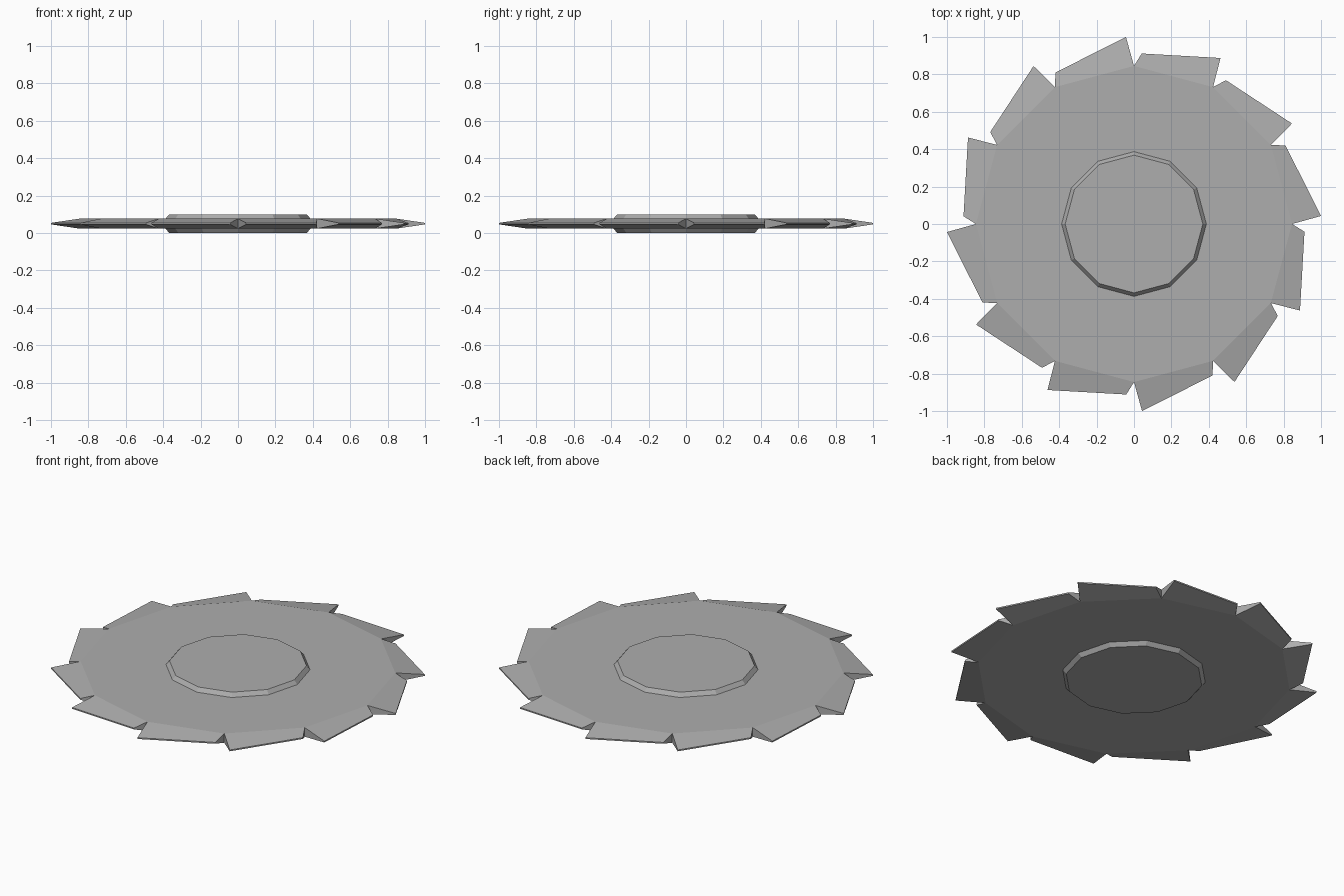
import bpy, bmesh, math
from mathutils import Matrix, Vector

if "Cube" in bpy.data.objects:
    bpy.data.objects.remove(bpy.data.objects["Cube"])

N = 12
STEP = 2 * math.pi / N
MID = 0.05            # mid-plane height
BODY = 0.027          # half thickness of the plate
EDGE = 0.004          # half thickness of the cutting edge
HUB = 0.05            # half thickness of the hub
R_BODY, R_HUB, R_HUB_TOP = 0.845, 0.387, 0.368

# Dark steel
steel = bpy.data.materials.new("steel")
steel.diffuse_color = (0.42, 0.42, 0.42, 1)
steel.use_nodes = True
steel.node_tree.nodes["Principled BSDF"].inputs["Base Color"].default_value = steel.diffuse_color


def polar(r, i, z):
    return Vector((r * math.cos(i * STEP), r * math.sin(i * STEP), z))


def finish(bm, name):
    bmesh.ops.remove_doubles(bm, verts=bm.verts, dist=1e-5)
    bmesh.ops.recalc_face_normals(bm, faces=bm.faces)
    mesh = bpy.data.meshes.new(name)
    bm.to_mesh(mesh)
    bm.free()
    mesh.materials.append(steel)
    obj = bpy.data.objects.new(name, mesh)
    bpy.context.collection.objects.link(obj)
    return obj


def face(bm, pts):
    bm.faces.new([bm.verts.new(p) for p in pts])


# Blade: flat plate ring plus one raked, tapering tooth per side
bm = bmesh.new()
tip, heel = (-0.043, 1.0), (-0.42, 0.81)   # tooth on the side from 90 to 120 degrees
for i in range(N):
    rot = Matrix.Rotation((i - 3) * STEP, 3, 'Z')
    up, low = [], []
    for s, ring in ((1, up), (-1, low)):
        z, ze = MID + s * BODY, MID + s * EDGE
        a, b = polar(R_BODY, i, z), polar(R_BODY, i + 1, z)
        t, h = rot @ Vector((*tip, ze)), rot @ Vector((*heel, ze))
        face(bm, [a, b, polar(R_HUB, i + 1, z), polar(R_HUB, i, z)])
        face(bm, [a, t, h, b])
        ring += [a, t, h, b]
    for k in range(3):
        face(bm, [up[k], up[k + 1], low[k + 1], low[k]])
finish(bm, "saw_blade")

# Hub: bevelled twelve-sided boss on both faces
for s, name in ((1, "upper_hub"), (-1, "lower_hub")):
    bm = bmesh.new()
    base = [polar(R_HUB, i, s * BODY + MID) for i in range(N)]
    top = [polar(R_HUB_TOP, i, s * HUB + MID) for i in range(N)]
    for i in range(N):
        j = (i + 1) % N
        face(bm, [base[i], base[j], top[j], top[i]])
    face(bm, top)
    hub = finish(bm, name)
    # open shell: make sure the cap faces away from the blade
    if hub.data.polygons[N].normal.z * s < 0:
        hub.data.flip_normals()
